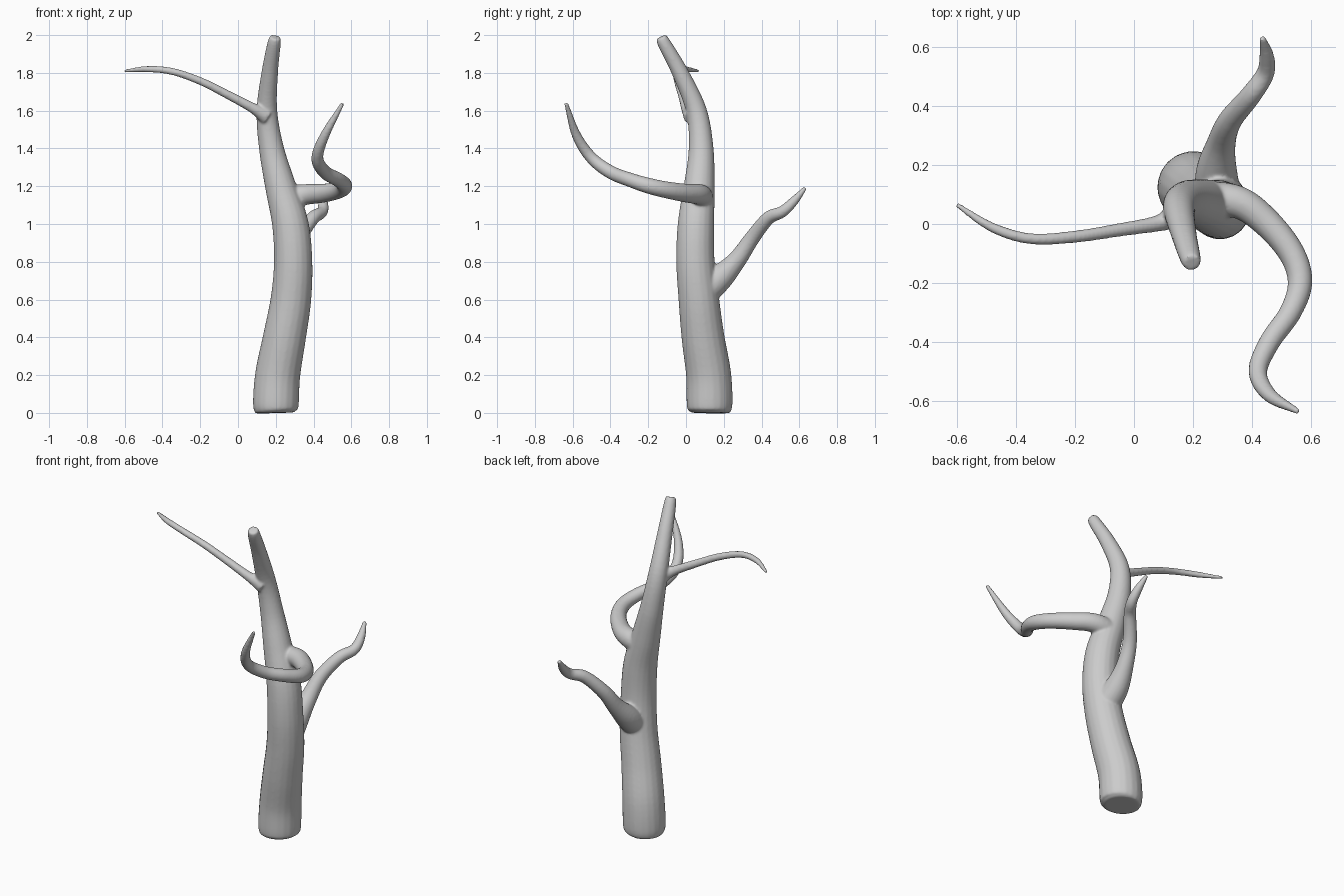
import bpy, bmesh, math
from mathutils import Vector

if "Cube" in bpy.data.objects:
    bpy.data.objects.remove(bpy.data.objects["Cube"])


def catmull(p, steps):
    """Smooth path through (x, y, z, radius) points."""
    p = [Vector(q) for q in p]
    p = [2 * p[0] - p[1]] + p + [2 * p[-1] - p[-2]]
    out = []
    for i in range(1, len(p) - 2):
        a, b, c, d = p[i - 1:i + 3]
        for s in range(steps):
            t = s / steps
            out.append(0.5 * (2 * b + (c - a) * t + (2 * a - 5 * b + 4 * c - d) * t * t
                              + (3 * b - a - 3 * c + d) * t ** 3))
    return out + [p[-2]]


def add_limb(bm, points, steps=6, sides=20):
    """Closed tapering tube swept along the path."""
    path = catmull(points, steps)
    pos = [q.to_3d() for q in path]
    rings, normal = [], None
    for i, c in enumerate(pos):
        tan = (pos[min(i + 1, len(pos) - 1)] - pos[max(i - 1, 0)]).normalized()
        if normal is None:
            normal = tan.orthogonal()
        normal = (normal - tan * normal.dot(tan)).normalized()
        side = tan.cross(normal)
        r = max(path[i][3], 0.006)
        rings.append([bm.verts.new(c + r * (math.cos(a) * normal + math.sin(a) * side))
                      for a in (2 * math.pi * k / sides for k in range(sides))])
    for lo, hi in zip(rings, rings[1:]):
        for k in range(sides):
            n = (k + 1) % sides
            bm.faces.new((lo[k], lo[n], hi[n], hi[k]))
    bm.faces.new(rings[0][::-1])
    bm.faces.new(rings[-1])


# x, y, z, radius along each limb
trunk = [(.2, .125, 0, .1), (.2, .125, .035, .121), (.21, .12, .2, .12), (.246, .09, .4, .114),
         (.28, .068, .6, .108), (.292, .05, .8, .102), (.277, .053, 1, .097),
         (.225, .07, 1.2, .082), (.177, .08, 1.4, .066), (.153, .055, 1.6, .055),
         (.168, -.03, 1.8, .044), (.19, -.112, 1.95, .036), (.197, -.132, 1.99, .029)]
curled_branch = [(.22, .08, 1.13, .068), (.35, .075, 1.155, .056), (.45, .005, 1.163, .05),
                 (.535, -.1, 1.18, .045), (.563, -.2, 1.203, .042), (.53, -.3, 1.235, .038),
                 (.46, -.4, 1.275, .036), (.42, -.5, 1.35, .032), (.46, -.58, 1.47, .025),
                 (.555, -.635, 1.64, .011)]
back_branch = [(.285, .09, .64, .08), (.28, .18, .715, .07), (.295, .27, .81, .05),
               (.325, .35, .925, .041), (.395, .435, 1.03, .036), (.445, .51, 1.065, .031),
               (.45, .57, 1.12, .025), (.435, .632, 1.192, .011)]
left_branch = [(.15, .03, 1.57, .045), (.08, .002, 1.613, .028), (-.05, -.02, 1.682, .023),
               (-.2, -.043, 1.757, .021), (-.35, -.05, 1.808, .019), (-.48, -.012, 1.82, .017),
               (-.602, .066, 1.81, .009)]

bm = bmesh.new()
for limb in (trunk, curled_branch, back_branch, left_branch):
    add_limb(bm, limb)
mesh = bpy.data.meshes.new("tree")
bm.to_mesh(mesh)
bm.free()
tree = bpy.data.objects.new("tree", mesh)
bpy.context.collection.objects.link(tree)

# Fuse limbs into one skin and soften the forks
remesh = tree.modifiers.new("fuse", 'REMESH')
remesh.mode = 'VOXEL'
remesh.voxel_size = 0.007
remesh.use_smooth_shade = True
soften = tree.modifiers.new("soften", 'SMOOTH')
soften.factor = 0.5
soften.iterations = 8
